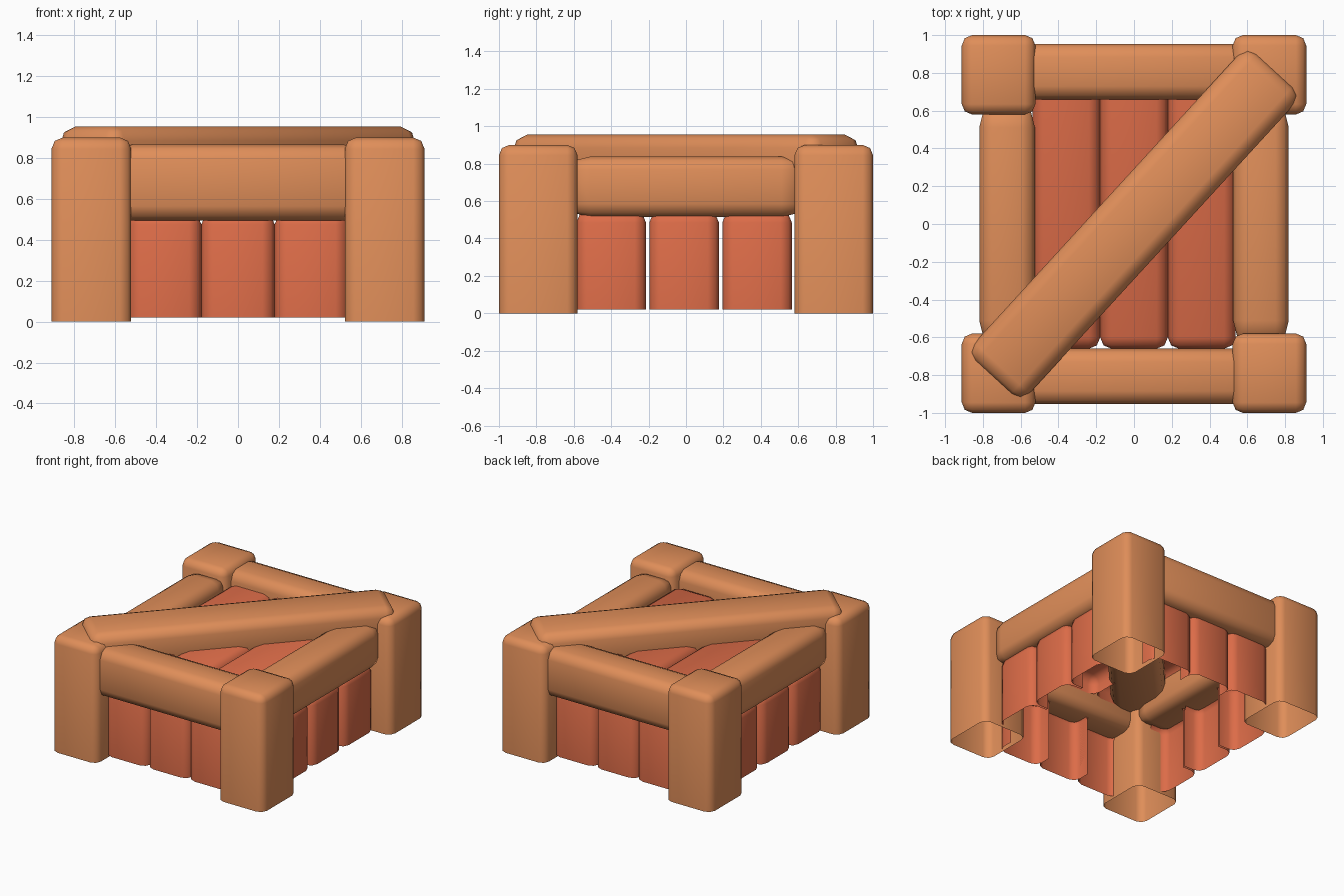
import bpy, bmesh, math
from mathutils import Matrix, Vector

if "Cube" in bpy.data.objects:
    bpy.data.objects.remove(bpy.data.objects["Cube"])


def material(name, color):
    m = bpy.data.materials.new(name)
    m.diffuse_color = (*color, 1)
    m.use_nodes = True
    m.node_tree.nodes["Principled BSDF"].inputs["Base Color"].default_value = m.diffuse_color
    return m


FRAME = material("frame_wood", (0.74, 0.27, 0.10))
BOARD = material("board_wood", (0.72, 0.15, 0.065))


def box(name, lo, hi, bevel, mat, open_dirs=(), angle=0.0, stretch=1.0):
    """Rounded box between two corners; the sides in open_dirs are left open.
    stretch lengthens the rounding along y."""
    lo, hi = Vector(lo), Vector(hi)
    size = hi - lo
    size.y /= stretch
    dirs = [Vector(d) for d in open_dirs]

    def is_open(f):
        return any(f.normal.dot(d) > 0.9 for d in dirs)

    bm = bmesh.new()
    bmesh.ops.create_cube(bm, size=1, matrix=Matrix.Diagonal((*size, 1)))
    bm.normal_update()
    edges = [e for e in bm.edges if not any(is_open(f) for f in e.link_faces)]
    bmesh.ops.bevel(bm, geom=edges, offset=bevel, segments=2, profile=0.5,
                    affect='EDGES', clamp_overlap=True)
    bm.normal_update()
    bmesh.ops.delete(bm, geom=[f for f in bm.faces if is_open(f)], context='FACES')
    bm.transform(Matrix.Rotation(angle, 4, 'Z') @ Matrix.Diagonal((1, stretch, 1, 1)))
    for f in bm.faces:
        f.smooth = True
    me = bpy.data.meshes.new(name)
    bm.to_mesh(me)
    bm.free()
    me.materials.append(mat)
    ob = bpy.data.objects.new(name, me)
    ob.location = (lo + hi) / 2
    bpy.context.collection.objects.link(ob)
    return ob


DOWN = (0, 0, -1)

for s, tag in ((-1, "front_left"), (1, "back_right")):
    # corner posts, open underneath
    for t in (-1, 1):
        x, y = 0.717 * s, 0.79 * t
        box(f"{tag}_post", (x - 0.195, y - 0.21, 0), (x + 0.195, y + 0.21, 0.9),
            0.055, FRAME, [DOWN])

    # long rails between the posts
    y = 0.807 * s
    box(f"{tag}_end_rail", (-0.59, y - 0.147, 0.495), (0.59, y + 0.147, 0.865),
        0.07, FRAME)
    x = 0.672 * s
    box(f"{tag}_side_rail", (x - 0.147, -0.63, 0.515), (x + 0.147, 0.63, 0.838),
        0.07, FRAME, stretch=1.7)

    # upright wall boards: channels open underneath and on the inside
    for i in (-1, 0, 1):
        x, y = 0.358 * i, 0.805 * s
        box(f"{tag}_end_board", (x - 0.179, y - 0.07, 0.02), (x + 0.179, y + 0.07, 0.535),
            0.06, BOARD, [DOWN, (0, -s, 0)])
        x, y = 0.71 * s, 0.39 * i - 0.01
        box(f"{tag}_side_board", (x - 0.07, y - 0.186, 0.02), (x + 0.07, y + 0.186, 0.545),
            0.06, BOARD, [DOWN, (-s, 0, 0)])

# lid boards: channels open underneath and at the end hidden by the back rail
for i in (-1, 0, 1):
    x = 0.358 * i
    box("lid_board", (x - 0.179, -0.66, 0.64), (x + 0.179, 0.68, 0.77),
        0.06, BOARD, [DOWN, (0, 1, 0)])

# diagonal brace across the lid
box("diagonal_brace", (-1.105, -0.198, 0.63), (1.105, 0.198, 0.955),
    0.07, FRAME, angle=math.radians(47.5))
